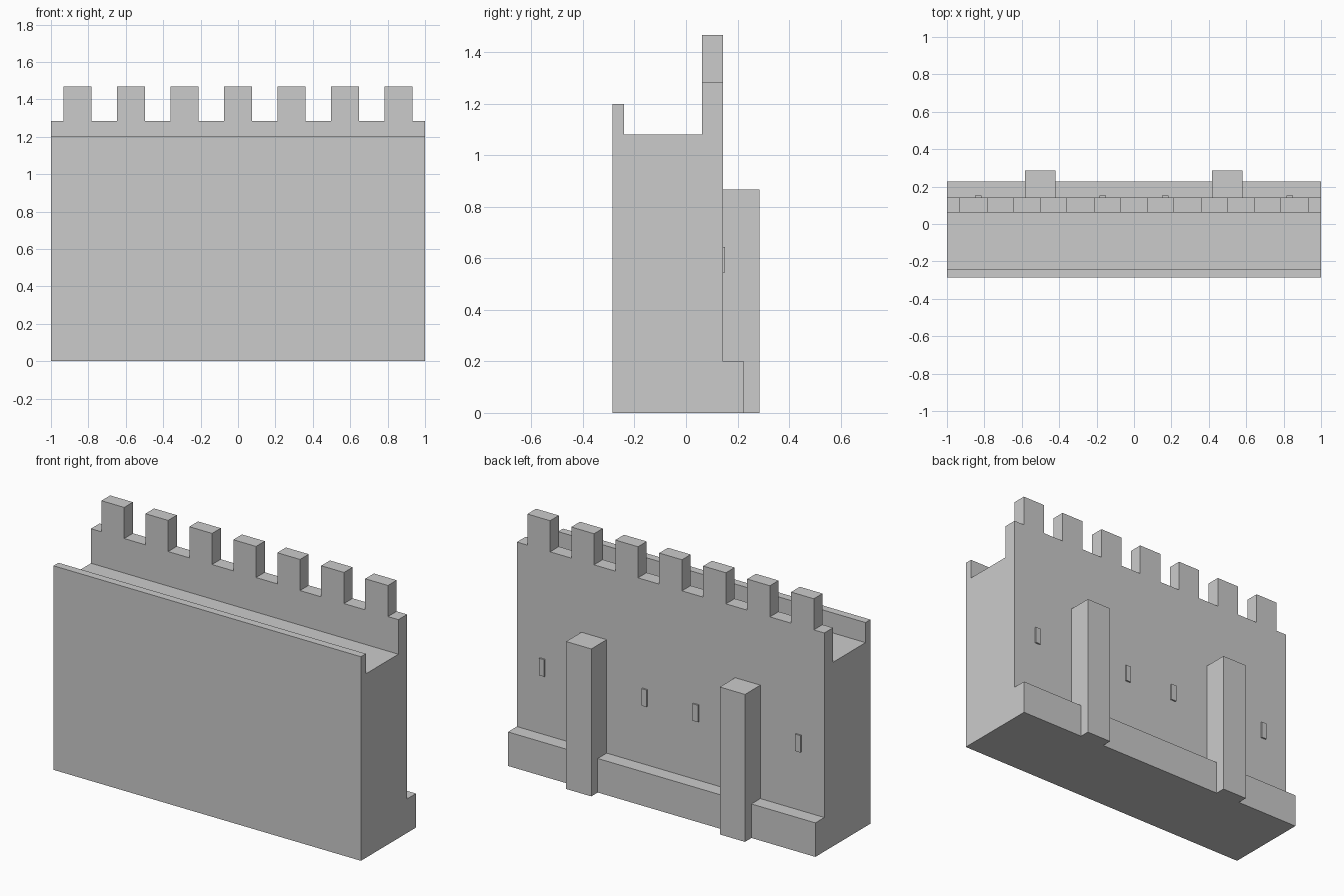
import bpy, bmesh

if "Cube" in bpy.data.objects:
    bpy.data.objects.remove(bpy.data.objects["Cube"])


def extrude_profile(name, profile, x0, x1):
    """Solid made by sweeping a (y, z) profile along x."""
    bm = bmesh.new()
    face = bm.faces.new([bm.verts.new((x0, y, z)) for y, z in profile])
    ext = bmesh.ops.extrude_face_region(bm, geom=[face])
    verts = [v for v in ext["geom"] if isinstance(v, bmesh.types.BMVert)]
    bmesh.ops.translate(bm, verts=verts, vec=(x1 - x0, 0, 0))
    bmesh.ops.recalc_face_normals(bm, faces=bm.faces)
    mesh = bpy.data.meshes.new(name)
    bm.to_mesh(mesh)
    bm.free()
    obj = bpy.data.objects.new(name, mesh)
    bpy.context.collection.objects.link(obj)
    return obj


def box(name, xc, width, y0, y1, z0, z1):
    profile = [(y0, z0), (y1, z0), (y1, z1), (y0, z1)]
    return extrude_profile(name, profile, xc - width / 2, xc + width / 2)


FRONT, BACK = -0.286, 0.143

# Wall body with low front parapet, walkway, taller rear parapet and rear plinth
extrude_profile("wall", [
    (FRONT, 0), (0.226, 0), (0.226, 0.2), (BACK, 0.2), (BACK, 1.285),
    (0.062, 1.285), (0.062, 1.082), (-0.24, 1.082), (-0.24, 1.2), (FRONT, 1.2),
], -1, 1)

# Row of merlons on the rear parapet
for i in range(7):
    box(f"merlon_{i + 1}", (i - 3) * 0.286, 0.148, 0.062, BACK, 1.285, 1.468)

# Rear buttresses
for side, x in (("left", -0.502), ("right", 0.498)):
    box(f"buttress_{side}", x, 0.164, BACK - 0.01, 0.286, 0, 0.867)

# Narrow arrow slit panels on the rear face
for i, x in enumerate((-0.833, -0.167, 0.167, 0.833)):
    box(f"arrow_slit_{i + 1}", x, 0.034, BACK - 0.01, 0.152, 0.545, 0.645)
